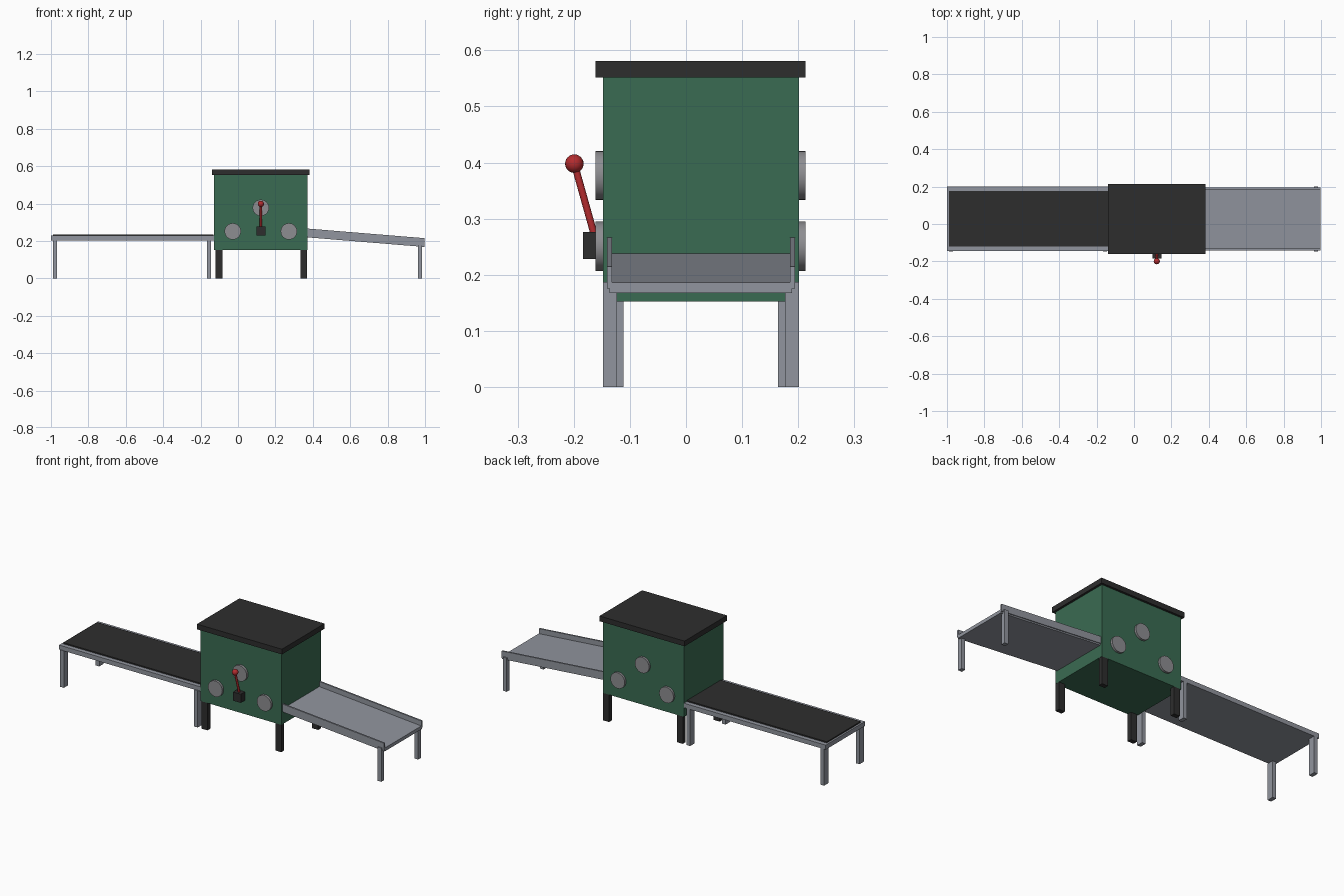
import bpy, bmesh
from mathutils import Vector

if "Cube" in bpy.data.objects:
    bpy.data.objects.remove(bpy.data.objects["Cube"])


def material(name, rgb):
    m = bpy.data.materials.new(name)
    m.diffuse_color = (*rgb, 1)
    m.use_nodes = True
    m.node_tree.nodes["Principled BSDF"].inputs["Base Color"].default_value = m.diffuse_color
    return m


GREEN = material("green paint", (0.042, 0.147, 0.084))
BLACK = material("black rubber", (0.027, 0.027, 0.027))
STEEL = material("steel", (0.283, 0.300, 0.342))
DISC = material("dull metal", (0.27, 0.27, 0.285))
RED = material("red paint", (0.456, 0.025, 0.028))


def finish(name, bm, mat, smooth=False):
    bmesh.ops.recalc_face_normals(bm, faces=bm.faces)
    mesh = bpy.data.meshes.new(name)
    bm.to_mesh(mesh)
    bm.free()
    mesh.materials.append(mat)
    ob = bpy.data.objects.new(name, mesh)
    bpy.context.collection.objects.link(ob)
    if smooth:
        bpy.ops.object.select_all(action='DESELECT')
        ob.select_set(True)
        bpy.context.view_layer.objects.active = ob
        bpy.ops.object.shade_smooth_by_angle(angle=0.7)
    return ob


def box(name, x, y, z, mat, slope=0.0):
    """Box from (min, max) ranges; slope shears z along x."""
    bm = bmesh.new()
    bmesh.ops.create_cube(bm, size=1)
    for v in bm.verts:
        v.co = [r[0] if c < 0 else r[1] for c, r in zip(v.co, (x, y, z))]
        v.co.z += slope * (v.co.x - x[0])
    return finish(name, bm, mat)


def rod(name, a, b, radius, mat, segments=24):
    """Cylinder between two points."""
    a, b = Vector(a), Vector(b)
    bm = bmesh.new()
    bmesh.ops.create_cone(bm, cap_ends=True, segments=segments, radius1=radius,
                          radius2=radius, depth=(b - a).length)
    turn = (b - a).to_track_quat('Z', 'Y')
    for v in bm.verts:
        v.co = turn @ v.co + (a + b) / 2
    return finish(name, bm, mat, True)


Y0, Y1 = -0.148, 0.201   # front and back of the machine


def leg_pair(name, x, depth, top, mat):
    box(name + "_front", x, (Y0, Y0 + depth), (0, top), mat)
    box(name + "_back", x, (Y1 - depth, Y1), (0, top), mat)


# Machine housing, lid and legs
box("housing", (-0.128, 0.371), (Y0, Y1), (0.152, 0.553), GREEN)
box("lid", (-0.14, 0.383), (-0.161, 0.213), (0.552, 0.581), BLACK)
leg_pair("housing_leg_left", (-0.121, -0.084), 0.025, 0.152, BLACK)
leg_pair("housing_leg_right", (0.333, 0.37), 0.025, 0.152, BLACK)

# Round plates on the front and back
for i, (x, z) in enumerate([(-0.028, 0.251), (0.122, 0.377), (0.272, 0.251)]):
    rod(f"front_disc_{i}", (x, -0.161, z), (x, Y0 + 0.01, z), 0.044, DISC)
    rod(f"back_disc_{i}", (x, Y1 - 0.01, z), (x, 0.213, z), 0.044, DISC)

# Lever
box("lever_base", (0.098, 0.146), (-0.184, Y0), (0.228, 0.276), BLACK)
rod("lever_arm", (0.122, -0.159, 0.255), (0.122, -0.199, 0.398), 0.0063, RED, 12)
bm = bmesh.new()
bmesh.ops.create_uvsphere(bm, u_segments=20, v_segments=12, radius=0.0165)
bmesh.ops.translate(bm, verts=bm.verts, vec=(0.122, -0.199, 0.398))
finish("lever_knob", bm, RED, True)

# Feed conveyor
box("conveyor_frame", (-1.0, -0.125), (Y0 + 0.004, Y1), (0.203, 0.228), STEEL)
box("conveyor_belt", (-0.99, -0.13), (-0.12, 0.177), (0.22, 0.235), BLACK)
leg_pair("conveyor_leg_outer", (-0.99, -0.968), 0.037, 0.205, STEEL)
leg_pair("conveyor_leg_inner", (-0.166, -0.144), 0.037, 0.205, STEEL)

# Sloping output chute with side walls
SLOPE = -0.082
CHUTE = (0.36, 0.998)
box("chute_floor", CHUTE, (-0.136, 0.189), (0.220, 0.239), STEEL, SLOPE)
box("chute_wall_front", CHUTE, (-0.141, -0.132), (0.228, 0.267), STEEL, SLOPE)
box("chute_wall_back", CHUTE, (0.185, 0.194), (0.228, 0.267), STEEL, SLOPE)
leg_pair("chute_leg", (0.962, 0.985), 0.025, 0.187, STEEL)
